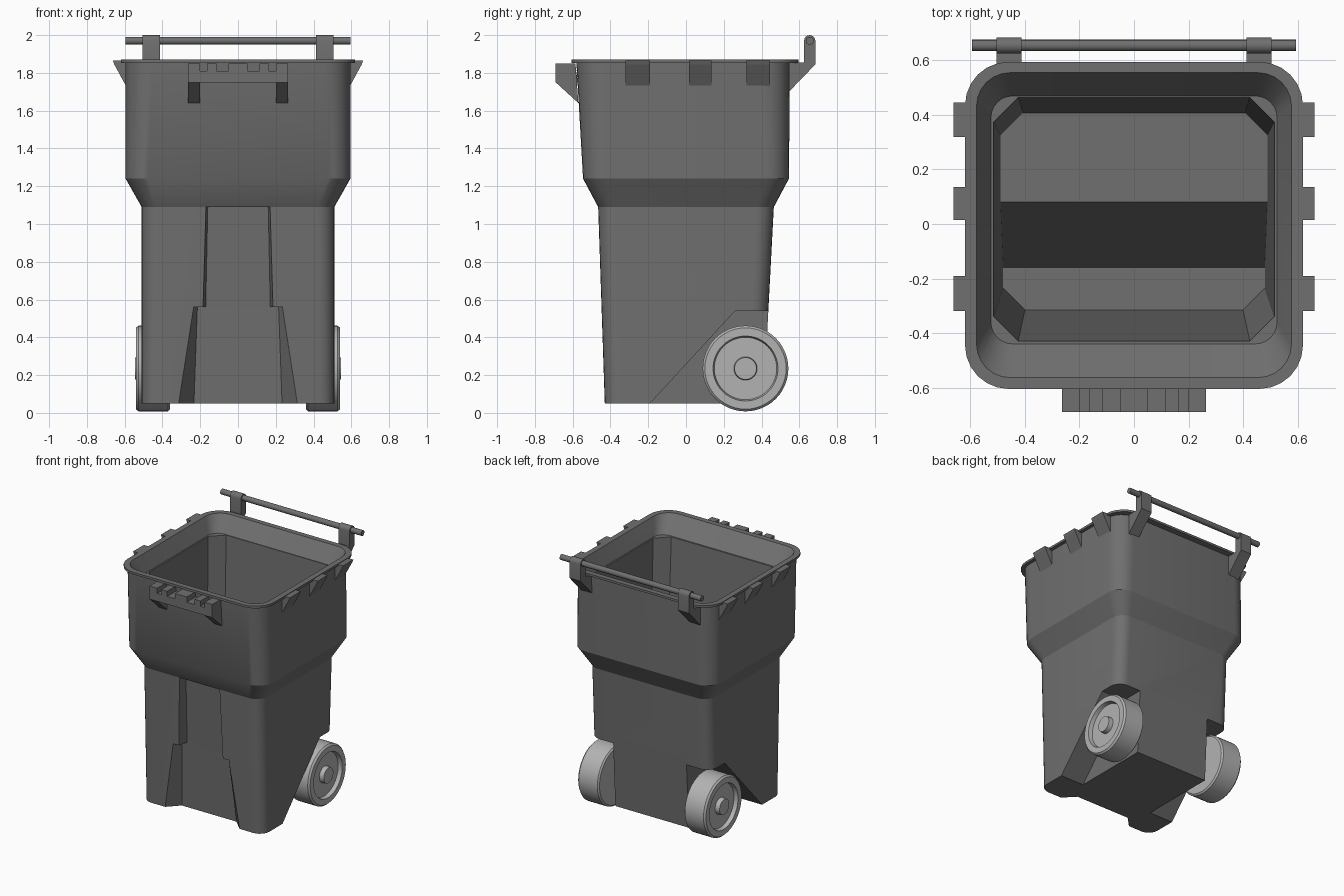
import bpy, bmesh, math

if "Cube" in bpy.data.objects:
    bpy.data.objects.remove(bpy.data.objects["Cube"])

def material(name, v):
    m = bpy.data.materials.new(name)
    m.diffuse_color = (v, v, v, 1)
    m.use_nodes = True
    m.node_tree.nodes["Principled BSDF"].inputs["Base Color"].default_value = m.diffuse_color
    return m

DARK, LIGHT = material("dark_grey", 0.16), material("light_grey", 0.45)

def loft(name, rings, mat=DARK, closed=False):
    """Skin a list of equal-length point rings; capped unless closed on itself."""
    bm = bmesh.new()
    vs = [[bm.verts.new(p) for p in r] for r in rings]
    n = len(vs[0])
    pairs = list(zip(vs, vs[1:])) + ([(vs[-1], vs[0])] if closed else [])
    for a, b in pairs:
        for i in range(n):
            j = (i + 1) % n
            bm.faces.new((a[i], a[j], b[j], b[i]))
    if not closed:
        bm.faces.new(vs[0])
        bm.faces.new(vs[-1])
    bmesh.ops.recalc_face_normals(bm, faces=bm.faces)
    me = bpy.data.meshes.new(name)
    bm.to_mesh(me)
    bm.free()
    ob = bpy.data.objects.new(name, me)
    bpy.context.collection.objects.link(ob)
    me.materials.append(mat)
    return ob

def ring(z, x, y0, y1, r, seg=6):
    """Rectangle with rounded (seg > 1) or chamfered (seg = 1) corners."""
    pts = []
    corners = [(x - r, y1 - r), (r - x, y1 - r), (r - x, y0 + r), (x - r, y0 + r)]
    for q, (cx, cy) in enumerate(corners):
        for k in range(seg + 1):
            a = math.pi / 2 * (q + k / seg)
            pts.append((cx + r * math.cos(a), cy + r * math.sin(a), z))
    return pts

def prism_x(name, yz, x0, x1):
    return loft(name, [[(x, y, z) for y, z in yz] for x in (x0, x1)])

def prism_y(name, xz, y0, y1):
    return loft(name, [[(x, y, z) for x, z in xz] for y in (y0, y1)])

def cut(ob, cutter):
    mod = ob.modifiers.new("cut", 'BOOLEAN')
    mod.operation, mod.solver, mod.object = 'DIFFERENCE', 'EXACT', cutter
    bpy.context.view_layer.update()
    ev = ob.evaluated_get(bpy.context.evaluated_depsgraph_get())
    me = bpy.data.meshes.new_from_object(ev)
    ob.modifiers.clear()
    ob.data = me
    bpy.data.objects.remove(cutter)

def smooth(ob):
    bpy.ops.object.select_all(action='DESELECT')
    ob.select_set(True)
    bpy.context.view_layer.objects.active = ob
    bpy.ops.object.shade_smooth_by_angle(angle=math.radians(25))

# Outer shell with shoulder and rim flange
body = loft("bin_body", [ring(*a) for a in (
    (0.05, 0.51, -0.43, 0.41, 0.08),
    (1.09, 0.51, -0.465, 0.465, 0.09),
    (1.24, 0.595, -0.545, 0.545, 0.12),
    (1.852, 0.595, -0.58, 0.55, 0.14),
    (1.853, 0.62, -0.605, 0.595, 0.16),
    (1.87, 0.62, -0.605, 0.595, 0.16))])

# Inside: sloped rim funnel, then a tapered cavity with a raised floor at the back
cut(body, loft("funnel", [ring(1.89, 0.587, -0.585, 0.57, 0.13),
                          ring(1.755, 0.525, -0.44, 0.47, 0.08)]))
cavity = loft("cavity", [ring(1.77, 0.515, -0.43, 0.465, 0.09, 1),
                         ring(0.10, 0.48, -0.315, 0.385, 0.08, 1)])
cut(cavity, prism_x("step", [(-0.17, 0.08), (0.08, 0.575), (0.7, 0.575), (0.7, 0.08)], -0.7, 0.7))
cut(body, cavity)

# Wheel wells
for s in (-1, 1):
    cut(body, prism_x("well", [(-0.236, 0.0), (0.26, 0.54), (0.6, 0.54), (0.6, 0.0)],
                      s * 0.31, s * 0.7))

# Stepped channel in the front wall
def channel_ring(z, wi, yi, wo, yo):
    half = [(wi, yi), (wo, yo), (wo, -0.7)]
    return [(x, y, z) for x, y in half] + [(-x, y, z) for x, y in reversed(half)]

cut(body, loft("low_channel", [channel_ring(0.0, 0.235, -0.343, 0.322, -0.428),
                               channel_ring(0.56, 0.215, -0.37, 0.235, -0.447)]))
cut(body, loft("high_channel", [channel_ring(0.5, 0.172, -0.367, 0.187, -0.445),
                                channel_ring(1.089, 0.16, -0.40, 0.17, -0.465)]))
smooth(body)

# Side gussets under the rim
for s, side in ((-1, "left"), (1, "right")):
    for i, (y0, y1) in enumerate(((-0.32, -0.19), (0.015, 0.135), (0.32, 0.445))):
        prism_y(f"{side}_gusset_{i + 1}",
                [(s * 0.59, 1.866), (s * 0.663, 1.866), (s * 0.655, 1.845), (s * 0.59, 1.725)],
                y0, y1)

# Front catch: bar with teeth and two end legs
prism_x("catch_bar", [(-0.69, 1.81), (-0.69, 1.75), (-0.572, 1.75), (-0.582, 1.81)], -0.2, 0.2)
for i, (x0, x1) in enumerate(((-0.165, -0.115), (-0.05, 0.05), (0.115, 0.165))):
    prism_x(f"catch_tooth_{i + 1}",
            [(-0.69, 1.85), (-0.69, 1.81), (-0.58, 1.81), (-0.59, 1.85)], x0, x1)
for s, side in ((-1, "left"), (1, "right")):
    prism_x(f"{side}_catch_leg",
            [(-0.69, 1.85), (-0.69, 1.75), (-0.57, 1.64), (-0.585, 1.85)], s * 0.2, s * 0.265)

# Rear handle: bracket arms and bar
def circle_yz(x, r, cy, cz, n):
    return [(x, cy + r * math.cos(2 * math.pi * k / n), cz + r * math.sin(2 * math.pi * k / n))
            for k in range(n)]

arm = [(0.655 + 0.03 * math.cos(math.pi * k / 8), 1.97 + 0.03 * math.sin(math.pi * k / 8))
       for k in range(9)]
arm += [(0.625, 1.855), (0.545, 1.855), (0.545, 1.70), (0.685, 1.845)]
for s, side in ((-1, "left"), (1, "right")):
    smooth(prism_x(f"{side}_handle_arm", arm, s * 0.412, s * 0.505))
smooth(loft("handle_bar", [circle_yz(x, 0.021, 0.655, 1.97, 16) for x in (-0.595, 0.595)]))

# Wheels: lathed profile (x, radius) with dished face and hub, plus axle
WY, WZ = 0.315, 0.235
wheel = [(0.36, 0.215), (0.37, 0.227), (0.527, 0.227), (0.54, 0.215), (0.54, 0.172),
         (0.51, 0.165), (0.51, 0.062), (0.545, 0.058)]
for s, side in ((-1, "left"), (1, "right")):
    smooth(loft(f"{side}_wheel", [circle_yz(s * x, r, WY, WZ, 48) for x, r in wheel], LIGHT))
smooth(loft("axle", [circle_yz(x, 0.03, WY, WZ, 20) for x in (-0.4, 0.4)], LIGHT))
